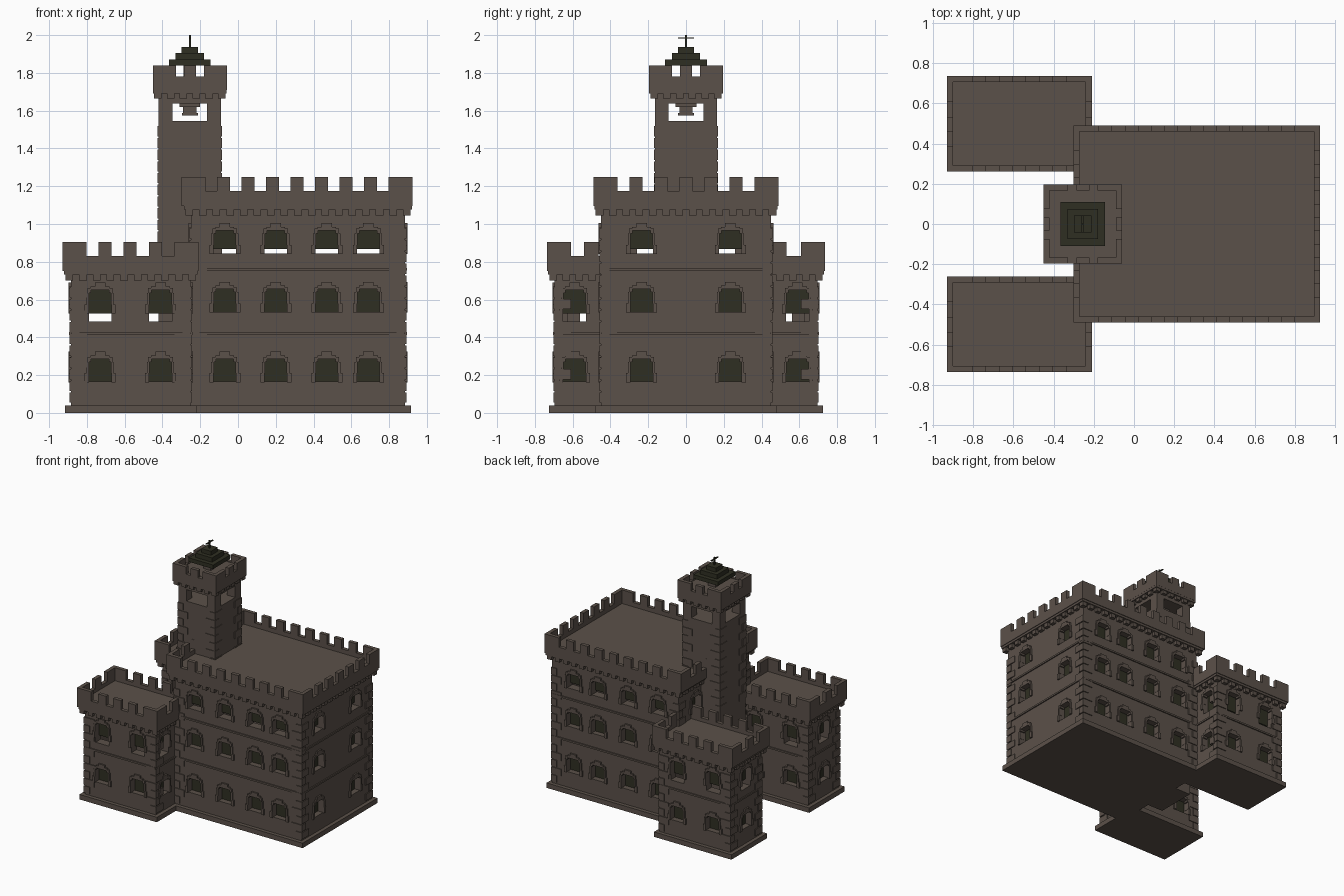
import bpy, bmesh

if "Cube" in bpy.data.objects:
    bpy.data.objects.remove(bpy.data.objects["Cube"])


def material(name, col):
    m = bpy.data.materials.new(name)
    m.diffuse_color = (*col, 1)
    m.use_nodes = True
    m.node_tree.nodes["Principled BSDF"].inputs["Base Color"].default_value = m.diffuse_color
    return m


STONE = material("brown_stone", (0.105, 0.082, 0.067))
DARK = material("dark_olive", (0.028, 0.028, 0.016))


def box(bm, x0, x1, y0, y1, z0, z1):
    vs = bmesh.ops.create_cube(bm, size=1)["verts"]
    for v in vs:
        v.co.x = (x0 + x1) / 2 + v.co.x * abs(x1 - x0)
        v.co.y = (y0 + y1) / 2 + v.co.y * abs(y1 - y0)
        v.co.z = (z0 + z1) / 2 + v.co.z * (z1 - z0)


def face_box(bm, face, u0, u1, d0, d1, z0, z1):
    """Box placed on a wall: u along the wall, d outward from it."""
    axis, pos, sign = face
    a, b = sorted((pos + sign * d0, pos + sign * d1))
    if axis == "y":
        box(bm, u0, u1, a, b, z0, z1)
    else:
        box(bm, a, b, u0, u1, z0, z1)


def finish(name, bm, mat):
    me = bpy.data.meshes.new(name)
    bm.to_mesh(me)
    bm.free()
    me.materials.append(mat)
    ob = bpy.data.objects.new(name, me)
    bpy.context.collection.objects.link(ob)
    return ob


def cut(ob, bm):
    """Subtract a helper mesh from an object and discard the helper."""
    cutter = finish("cutter", bm, STONE)
    cutter.hide_render = True
    mod = ob.modifiers.new("cut", "BOOLEAN")
    mod.operation, mod.solver, mod.object = "DIFFERENCE", "EXACT", cutter
    bpy.context.view_layer.update()
    me = bpy.data.meshes.new_from_object(
        ob.evaluated_get(bpy.context.evaluated_depsgraph_get()))
    ob.modifiers.clear()
    ob.data = me
    bpy.data.objects.remove(cutter)


def sides(x0, x1, y0, y1):
    """The four wall faces with their u range."""
    return [(("y", y0, -1), x0, x1), (("y", y1, 1), x0, x1),
            (("x", x0, -1), y0, y1), (("x", x1, 1), y0, y1)]


def parapet(name, x0, x1, y0, y1, z0, zc, z1, deck, corner, gap, merlon, t=0.03):
    bm = bmesh.new()
    box(bm, x0 + t, x1 - t, y0 + t, y1 - t, z0, deck)
    for face, a, b in sides(x0, x1, y0, y1):
        face_box(bm, face, a, b, -t, 0, z0, zc)
        span = b - a - 2 * corner
        n = max(1, round((span + merlon) / (gap + merlon)))
        pitch = (span + merlon) / (gap + merlon) / n
        g, m = gap * pitch, merlon * pitch
        face_box(bm, face, a, a + corner, -t, 0, zc, z1)
        face_box(bm, face, b - corner, b, -t, 0, zc, z1)
        for i in range(n - 1):
            u = a + corner + g + i * (g + m)
            face_box(bm, face, u, u + m, -t, 0, zc, z1)
    finish(name, bm, STONE)


def corbels(name, x0, x1, y0, y1, zb, zt, out, pitch=0.072, w=0.04):
    bm = bmesh.new()
    o = out * 0.8
    box(bm, x0 - out, x1 + out, y0 - out, y1 + out, zt - 0.013, zt + 0.01)
    for face, a, b in sides(x0, x1, y0, y1):
        a, b = a - o, b + o
        n = round((b - a - w) / pitch)
        for i in range(n + 1):
            u = a + (b - a - w) * i / n
            face_box(bm, face, u, u + w, -0.005, o, zb, zt)
    finish(name, bm, STONE)


def quoins(name, x0, x1, y0, y1, z0, z1, h=0.062, p=0.007):
    bm = bmesh.new()
    n = int((z1 - z0) / h)
    for i in range(n):
        lx, ly = (0.085, 0.045) if i % 2 else (0.045, 0.085)
        z = z0 + i * h
        for cx, sx in ((x0, 1), (x1, -1)):
            for cy, sy in ((y0, 1), (y1, -1)):
                xa, xb = sorted((cx - sx * p, cx + sx * lx))
                ya, yb = sorted((cy - sy * p, cy + sy * ly))
                # keep blocks as thin corner plates on both walls
                face_box(bm, ("y", cy, -sy), xa, xb, -0.02, p, z + 0.004, z + h - 0.004)
                face_box(bm, ("x", cx, -sx), ya, yb, -0.02, p, z + 0.004, z + h - 0.004)
    finish(name, bm, STONE)


def windows(name, body, spots):
    """spots: (face, u, centre z, slot height left open under the pane)."""
    holes, frames, panes = bmesh.new(), bmesh.new(), bmesh.new()
    for face, u, z, slot, drop in spots:
        lo, hi = z - 0.065 - drop, z + 0.06
        face_box(holes, face, u - 0.06, u + 0.06, -0.08, 0.03, lo, hi)
        face_box(panes, face, u - 0.062, u + 0.062, -0.055, -0.045, lo + slot, hi + 0.002)
        d = (-0.03, 0.012)
        for s in (-1, 1):
            for a, b, za, zb in ((0.06, 0.082, -0.068, -0.02), (0.058, 0.072, -0.02, 0.04),
                                 (0.047, 0.066, 0.04, 0.065)):
                ua, ub = sorted((u + s * a, u + s * b))
                face_box(frames, face, ua, ub, *d, z + za, z + zb)
        face_box(frames, face, u - 0.05, u + 0.05, *d, z + 0.055, z + 0.075)
        face_box(frames, face, u - 0.028, u + 0.028, *d, z + 0.075, z + 0.094)
    cut(body, holes)
    finish(name + "_window_frames", frames, STONE)
    finish(name + "_window_panes", panes, DARK)


def block(name, x0, x1, y0, y1, top, spots, courses):
    bm = bmesh.new()
    box(bm, x0, x1, y0, y1, 0.01, top)
    body = finish(name + "_walls", bm, STONE)
    bm = bmesh.new()
    box(bm, x0 + 0.07, x1 - 0.07, y0 + 0.07, y1 - 0.07, 0.03, top - 0.03)
    cut(body, bm)
    windows(name, body, spots)
    # base plinth and string courses
    bm = bmesh.new()
    p = 0.03
    box(bm, x0 - p, x1 + p, y0 - p, y1 + p, 0, 0.04)
    finish(name + "_plinth", bm, STONE)
    bm = bmesh.new()
    for z in courses:
        for face, a, b in sides(x0, x1, y0, y1):
            face_box(bm, face, a, b, -0.02, 0.009, z - 0.007, z + 0.007)
    finish(name + "_string_courses", bm, STONE)


# main keep
MX0, MX1, MY = -0.25, 0.885, 0.45
spots = []
for z, slot, drop in ((0.23, 0, 0), (0.60, 0, 0), (0.91, 0.022, 0)):
    for s in (-1, 1):
        for u in (-0.07, 0.20, 0.47, 0.69):
            if s < 0 or u > -0.2:
                spots.append((("y", s * MY, s), u, z, slot, drop))
        spots.append((("x", MX1, 1), s * 0.235, z, slot, drop))
        if z > 0.8:
            spots.append((("x", MX0, -1), s * 0.235, z, slot, drop))
block("keep", MX0, MX1, -MY, MY, 1.09, spots, (0.42, 0.76))
quoins("keep_quoins", MX0, MX1, -MY, MY, 0.05, 1.04)
corbels("keep_corbels", MX0, MX1, -MY, MY, 1.045, 1.09, 0.035)
parapet("keep_parapet", -0.30, 0.925, -0.49, 0.49, 1.095, 1.175, 1.25, 1.14, 0.127, 0.062, 0.067)

# two front wings
WX0, WX1 = -0.885, -0.25
for label, s in (("south", -1), ("north", 1)):
    y0, y1 = sorted((s * 0.30, s * 0.695))
    spots = []
    for z, slot, drop in ((0.23, 0, 0), (0.595, 0.04, 0.045)):
        for face in (("y", y0, -1), ("y", y1, 1)):
            spots += [(face, u, z, slot, drop) for u in (-0.73, -0.41)]
        spots.append((("x", WX0, -1), s * 0.50, z, slot, drop))
        spots.append((("x", WX1, 1), s * 0.59, z, slot, drop))
    name = label + "_wing"
    block(name, WX0, WX1, y0, y1, 0.745, spots, (0.42,))
    quoins(name + "_quoins", WX0, WX1, y0, y1, 0.05, 0.70)
    corbels(name + "_corbels", WX0, WX1, y0, y1, 0.70, 0.745, 0.035)
    parapet(name + "_parapet", -0.93, -0.21, y0 - 0.04, y1 + 0.04, 0.75, 0.83, 0.905, 0.80,
            0.127, 0.062, 0.067)

# tower shaft with open belfry
TX, R = -0.255, 0.165
bm = bmesh.new()
box(bm, TX - R, TX + R, -R, R, 0, 1.70)
shaft = finish("tower_shaft", bm, STONE)
for rx, ry in ((0.092, 0.3), (0.3, 0.092)):
    bm = bmesh.new()
    box(bm, TX - rx, TX + rx, -ry, ry, 1.545, 1.638)
    cut(shaft, bm)
quoins("tower_quoins", TX - R, TX + R, -R, R, 0.84, 1.54, p=0.005)
corbels("tower_corbels", TX - R, TX + R, -R, R, 1.665, 1.705, 0.03)
parapet("tower_parapet", TX - 0.196, TX + 0.196, -0.196, 0.196, 1.71, 1.78, 1.838, 1.775,
        0.122, 0.043, 0.065)

# hanging bell
bm = bmesh.new()
box(bm, TX - 0.035, TX + 0.035, -0.035, 0.035, 1.585, 1.64)
box(bm, TX - 0.055, TX + 0.055, -0.055, 0.055, 1.62, 1.645)
box(bm, TX - 0.042, TX + 0.042, -0.042, 0.042, 1.575, 1.588)
finish("bell", bm, STONE)

# lantern core and stepped roof
bm = bmesh.new()
box(bm, TX - 0.033, TX + 0.033, -0.033, 0.033, 1.77, 1.84)
finish("lantern_core", bm, STONE)
bm = bmesh.new()
for r, z0, z1 in ((0.11, 1.838, 1.87), (0.075, 1.87, 1.905), (0.043, 1.905, 1.938)):
    box(bm, TX - r, TX + r, -r, r, z0, z1)
finish("stepped_roof", bm, DARK)

# finial with cross bar
bm = bmesh.new()
box(bm, TX - 0.005, TX + 0.005, -0.005, 0.005, 1.93, 2.0)
box(bm, TX - 0.005, TX + 0.005, -0.042, 0.042, 1.981, 1.988)
finish("finial", bm, DARK)
